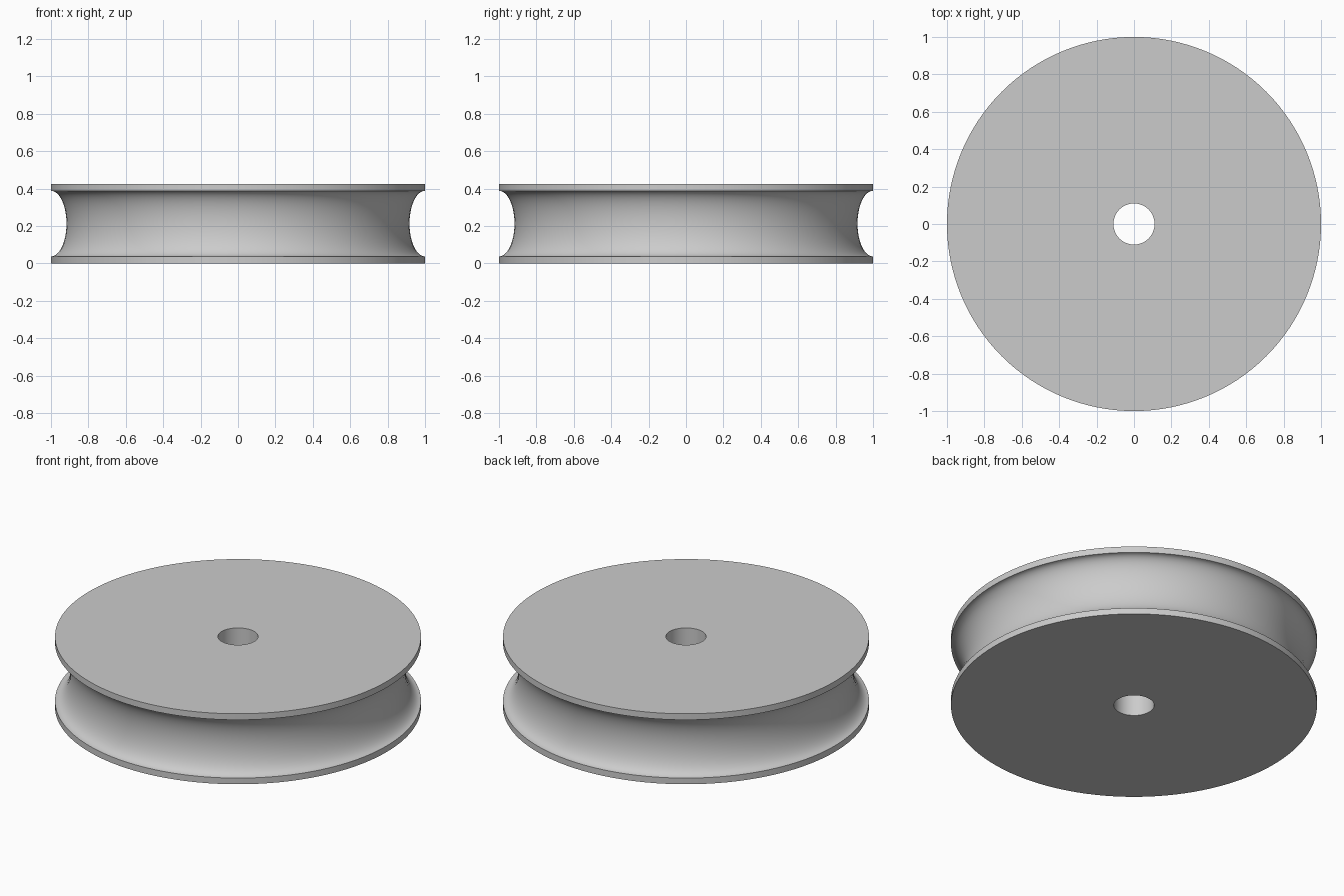
import bpy
import bmesh
import math

cube = bpy.data.objects.get("Cube")
if cube:
    bpy.data.objects.remove(cube, do_unlink=True)

HEIGHT, RIM, RADIUS, HOLE, DEPTH = 0.425, 0.037, 1.0, 0.11, 0.083
SEGMENTS, GROOVE_STEPS = 128, 24

# Plain grey material
grey = bpy.data.materials.new("grey")
grey.use_nodes = True
colour = (0.6, 0.6, 0.6, 1)
grey.diffuse_color = colour
grey.node_tree.nodes["Principled BSDF"].inputs["Base Color"].default_value = colour

# Wheel cross-section: bore, flat sides, thin rims and an elliptical groove
mid = HEIGHT / 2
profile = [(HOLE, 0), (RADIUS, 0)]
for i in range(GROOVE_STEPS + 1):
    a = math.pi * i / GROOVE_STEPS
    profile.append((RADIUS - DEPTH * math.sin(a), mid - (mid - RIM) * math.cos(a)))
profile += [(RADIUS, HEIGHT), (HOLE, HEIGHT)]

# Revolve the closed cross-section about the axle
bm = bmesh.new()
verts = [bm.verts.new((r, 0, z)) for r, z in profile]
edges = [bm.edges.new((v, verts[(i + 1) % len(verts)])) for i, v in enumerate(verts)]
bmesh.ops.spin(bm, geom=verts + edges, cent=(0, 0, 0), axis=(0, 0, 1),
               angle=math.tau, steps=SEGMENTS, use_merge=True)
bmesh.ops.remove_doubles(bm, verts=bm.verts, dist=1e-5)
bmesh.ops.recalc_face_normals(bm, faces=bm.faces)
mesh = bpy.data.meshes.new("grooved_wheel")
bm.to_mesh(mesh)
bm.free()
mesh.materials.append(grey)

# Smooth curved faces, crisp rims
wheel = bpy.data.objects.new("grooved_wheel", mesh)
bpy.context.collection.objects.link(wheel)
bpy.context.view_layer.objects.active = wheel
wheel.select_set(True)
bpy.ops.object.shade_smooth_by_angle(angle=math.radians(35))
